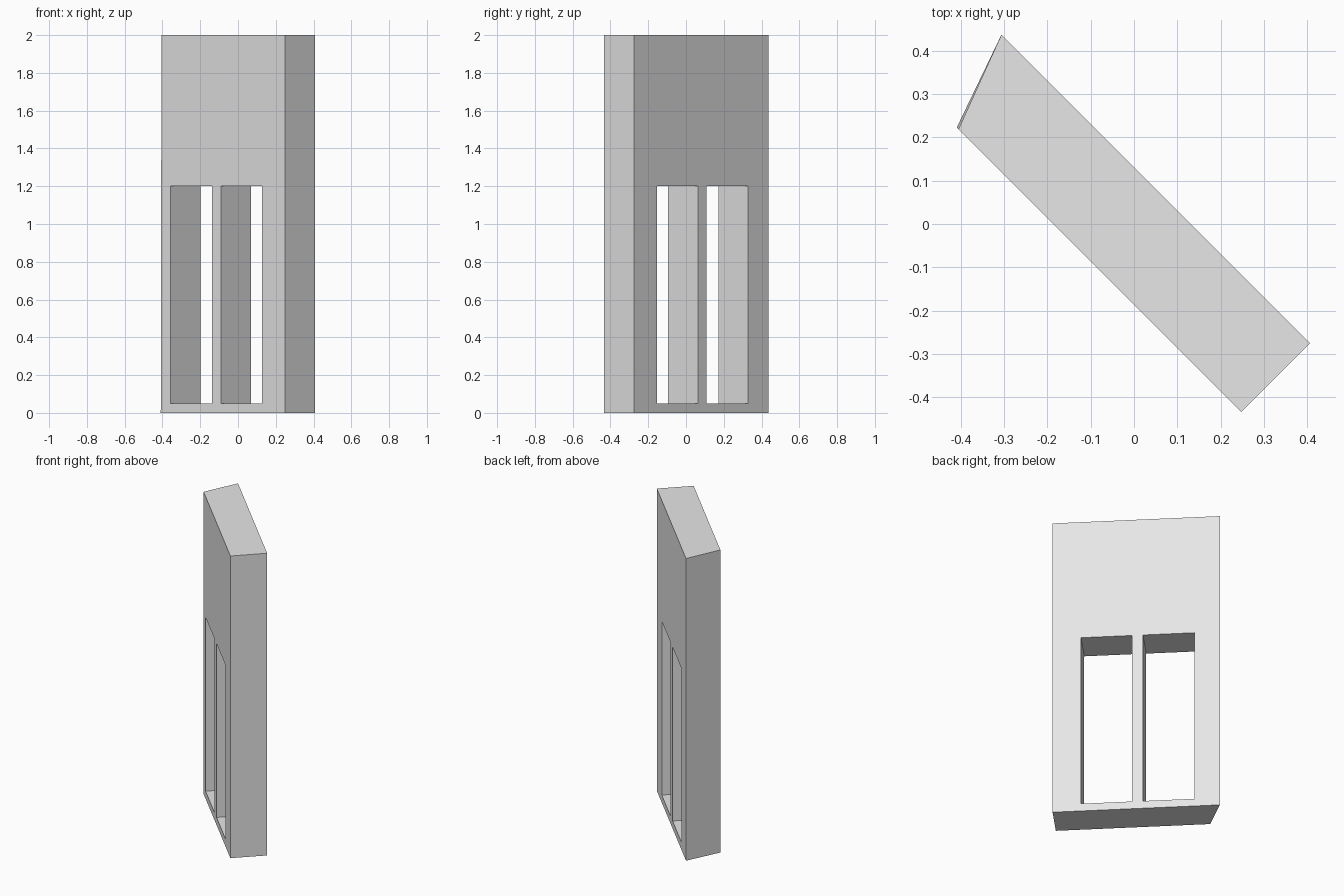
import bpy
import bmesh

default = bpy.data.objects.get("Cube")
if default:
    bpy.data.objects.remove(default, do_unlink=True)

# Single plain grey finish
grey = bpy.data.materials.new("light_grey")
grey.use_nodes = True
grey.diffuse_color = (0.8, 0.8, 0.8, 1)
grey.node_tree.nodes["Principled BSDF"].inputs["Base Color"].default_value = (0.8, 0.8, 0.8, 1)

FRONT, BACK = -0.186, 0.131      # x + y on the two long faces
DEPTH = (BACK - FRONT) / 2       # shift in x and in y through the slab


def prism(name, bottom, top, z0, z1):
    """Solid between two matching plan outlines, counter-clockwise from above."""
    bm = bmesh.new()
    low = [bm.verts.new((x, y, z0)) for x, y in bottom]
    high = [bm.verts.new((x, y, z1)) for x, y in top]
    bm.faces.new(low[::-1])
    bm.faces.new(high)
    n = len(low)
    for i in range(n):
        j = (i + 1) % n
        bm.faces.new((low[i], low[j], high[j], high[i]))
    bmesh.ops.recalc_face_normals(bm, faces=bm.faces)
    mesh = bpy.data.meshes.new(name)
    bm.to_mesh(mesh)
    bm.free()
    mesh.materials.append(grey)
    obj = bpy.data.objects.new(name, mesh)
    bpy.context.collection.objects.link(obj)
    return obj


def on_front(x, out=0.0):
    """Plan point on the front face, moved by out along the slab's thickness."""
    return (x + out, FRONT - x + out)


def outline(left):
    return [on_front(left), on_front(0.248), on_front(0.248, DEPTH), (-0.306, 0.437)]


# Diagonal wall slab with a skewed left end that widens a touch at the foot
wall = prism("wall", outline(-0.409), outline(-0.405), 0, 2)

# Two tall openings cut straight through the slab
for side, x0, x1 in (("left", -0.357, -0.137), ("right", -0.09, 0.127)):
    margin = 0.05
    plan = [on_front(x0, -margin), on_front(x1, -margin),
            on_front(x1, DEPTH + margin), on_front(x0, DEPTH + margin)]
    cutter = prism(side + "_opening_cutter", plan, plan, 0.05, 1.2)
    cutter.hide_render = True
    cut = wall.modifiers.new(side + "_opening", "BOOLEAN")
    cut.operation = "DIFFERENCE"
    cut.solver = "EXACT"
    cut.object = cutter
    bpy.context.view_layer.objects.active = wall
    bpy.ops.object.modifier_apply(modifier=cut.name)
    bpy.data.objects.remove(cutter, do_unlink=True)
